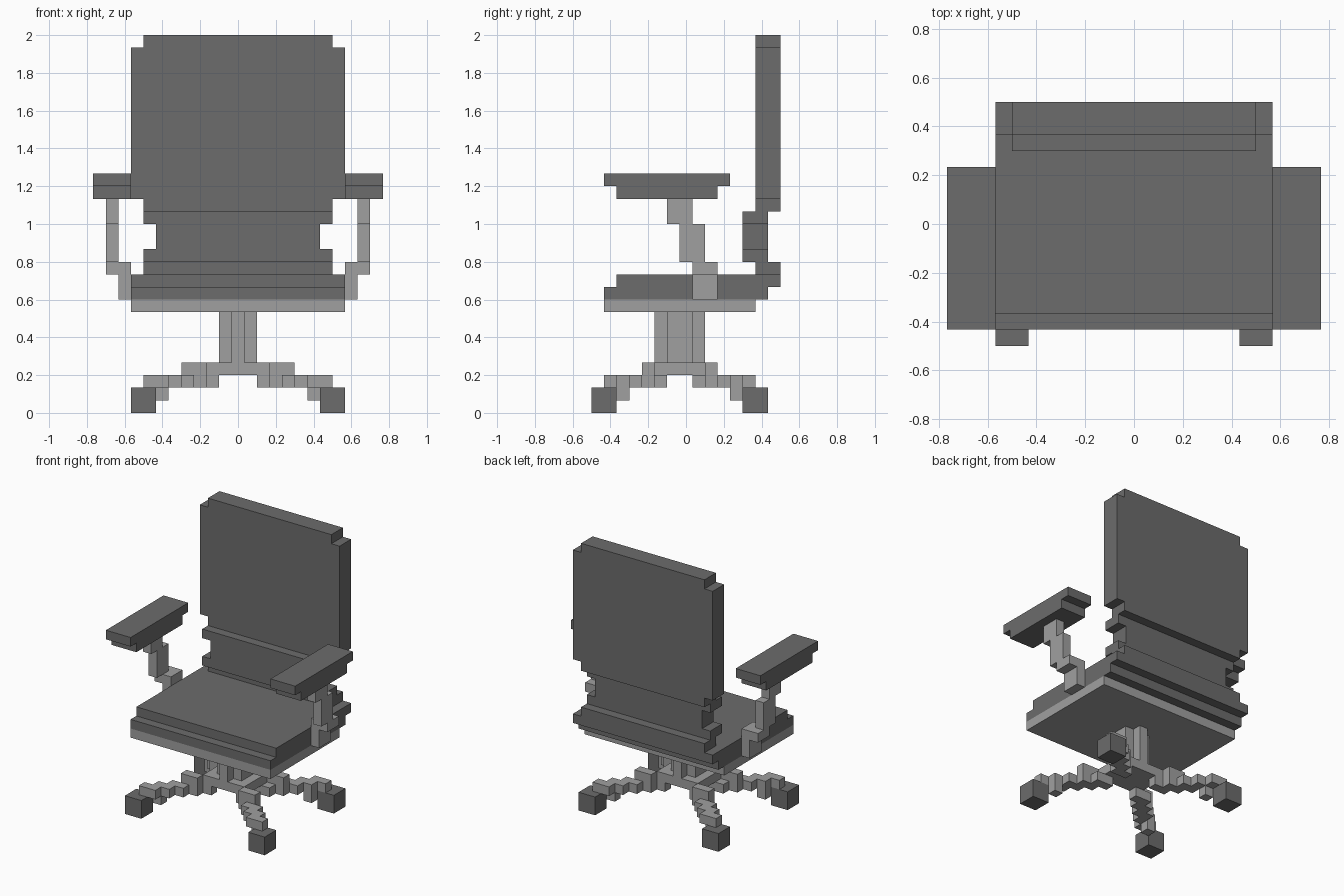
import bpy, bmesh, math

if "Cube" in bpy.data.objects:
    bpy.data.objects.remove(bpy.data.objects["Cube"])

V = 1 / 15  # block size: the chair is built on a block grid, 30 blocks tall


def material(name, value):
    m = bpy.data.materials.new(name)
    m.diffuse_color = (value, value, value, 1)
    m.use_nodes = True
    m.node_tree.nodes["Principled BSDF"].inputs["Base Color"].default_value = m.diffuse_color
    return m


DARK = material("dark grey padding", 0.15)
LIGHT = material("light grey metal", 0.35)


def blocks(name, mat, boxes):
    """Fill boxes (x0,x1,y0,y1,z0,z1 in blocks) and keep only the outer skin."""
    cells = set()
    for x0, x1, y0, y1, z0, z1 in boxes:
        for i in range(math.floor(x0), math.floor(x1)):
            for j in range(math.floor(y0), math.floor(y1)):
                for k in range(z0, z1):
                    cells.add((i, j, k))
    bm = bmesh.new()
    verts = {}

    def vert(p):
        if p not in verts:
            verts[p] = bm.verts.new(((p[0] + 0.5) * V, (p[1] + 0.5) * V, p[2] * V))
        return verts[p]

    for c in sorted(cells):
        for axis in range(3):
            for side in (0, 1):
                n = list(c)
                n[axis] += 2 * side - 1
                if tuple(n) in cells:
                    continue
                a, b = (axis + 1) % 3, (axis + 2) % 3
                ring = []
                for da, db in ((0, 0), (1, 0), (1, 1), (0, 1)):
                    p = list(c)
                    p[axis] += side
                    p[a] += da
                    p[b] += db
                    ring.append(vert(tuple(p)))
                bm.faces.new(ring if side else ring[::-1])
    # join the block faces into large flat faces
    bmesh.ops.dissolve_limit(bm, angle_limit=0.01, verts=bm.verts[:], edges=bm.edges[:])
    me = bpy.data.meshes.new(name)
    bm.to_mesh(me)
    bm.free()
    me.materials.append(mat)
    ob = bpy.data.objects.new(name, me)
    bpy.context.collection.objects.link(ob)
    return ob


def flip(boxes, sx, sy):
    """Mirror boxes in x, and in y about the base centre (half a block forward)."""
    out = []
    for x0, x1, v0, v1, z0, z1 in boxes:
        xs = sorted((sx * x0, sx * x1))
        vs = sorted((sy * v0, sy * v1))
        out.append((*xs, vs[0] - 0.5, vs[1] - 0.5, z0, z1))
    return out


# seat cushion and the plate under it
blocks("seat_cushion", DARK, [(-8.5, 8.5, -6.5, 6.5, 9, 10),
                              (-8.5, 8.5, -5.5, 7.5, 10, 11)])
blocks("seat_plate", LIGHT, [(-8.5, 8.5, -6.5, 5.5, 8, 9)])

# backrest with lumbar waist
blocks("backrest", DARK, [
    (-7.5, 7.5, 5.5, 7.5, 11, 12),
    (-7.5, 7.5, 4.5, 6.5, 12, 13),
    (-6.5, 6.5, 4.5, 6.5, 13, 15),
    (-7.5, 7.5, 4.5, 6.5, 15, 16),
    (-7.5, 7.5, 5.5, 7.5, 16, 17),
    (-8.5, 8.5, 5.5, 7.5, 17, 29),
    (-7.5, 7.5, 5.5, 7.5, 29, 30)])

# central column and hub
blocks("column", LIGHT, [(-1.5, 1.5, -1.5, 0.5, 4, 8), (-0.5, 0.5, -2.5, 1.5, 4, 8)])
blocks("hub", LIGHT, [(-1.5, 1.5, -2.5, 1.5, 3, 4)])

LEG = [(1.5, 2.5, 1, 2, 3, 4), (2.5, 4.5, 2, 3, 3, 4), (1.5, 2.5, 0, 1, 3, 4),
       (1.5, 3.5, 1, 2, 2, 3), (2.5, 4.5, 2, 3, 2, 3), (3.5, 5.5, 3, 4, 2, 3),
       (4.5, 6.5, 4, 5, 2, 3), (5.5, 7.5, 5, 6, 2, 3), (5.5, 6.5, 4, 5, 1, 2)]
CASTER = [(6.5, 8.5, 5, 7, 0, 2)]
ARM_POST = [(8.5, 9.5, 1, 3, 9, 11), (8.5, 10.5, 1, 3, 11, 12),
            (9.5, 10.5, 0, 2, 12, 15), (9.5, 10.5, -1, 1, 15, 17)]
ARM_PAD = [(8.5, 11.5, -5, 3, 17, 18), (8.5, 11.5, -6, 4, 18, 19)]

for sx, side in ((-1, "left"), (1, "right")):
    # armrests
    blocks("arm_post_" + side, LIGHT, flip(ARM_POST, sx, 1))
    blocks("arm_pad_" + side, DARK, flip(ARM_PAD, sx, 1))
    # legs and casters
    for sy, end in ((-1, "front"), (1, "back")):
        blocks(f"{end}_leg_{side}", LIGHT, flip(LEG, sx, sy))
        blocks(f"{end}_caster_{side}", DARK, flip(CASTER, sx, sy))
